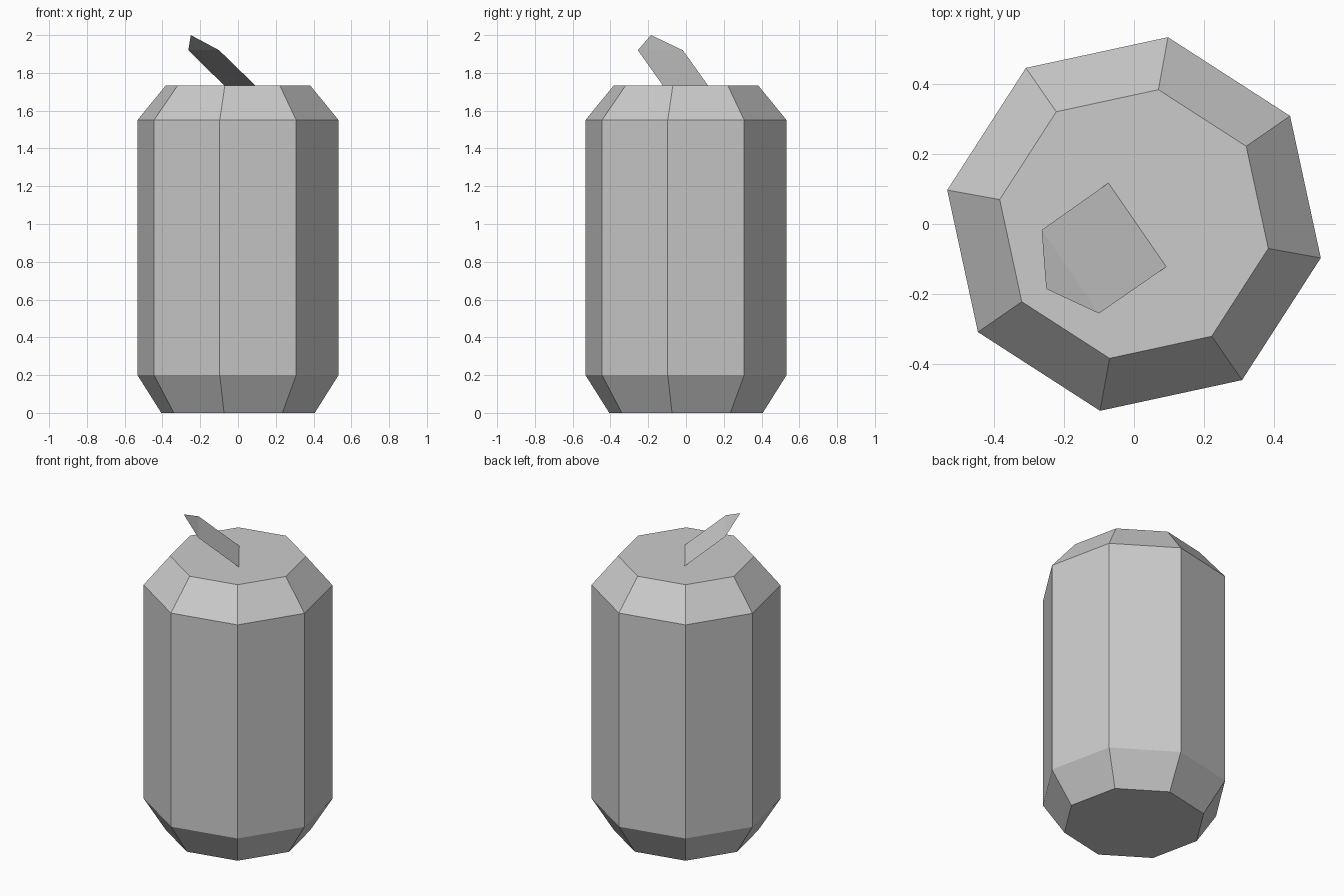
import bpy
import bmesh
from math import cos, sin, pi, radians

cube = bpy.data.objects.get("Cube")
if cube:
    bpy.data.objects.remove(cube, do_unlink=True)

# Plain grey metal
grey = bpy.data.materials.new("grey_metal")
grey.use_nodes = True
colour = (0.6, 0.6, 0.6, 1)
grey.diffuse_color = colour
grey.node_tree.nodes["Principled BSDF"].inputs["Base Color"].default_value = colour


def add_object(name, bm):
    mesh = bpy.data.meshes.new(name)
    bm.to_mesh(mesh)
    bm.free()
    mesh.materials.append(grey)
    obj = bpy.data.objects.new(name, mesh)
    bpy.context.collection.objects.link(obj)
    return obj


# Can body: eight-sided rings joined from the base to the lid
SIDES = 8
TURN = radians(-10.3)
PROFILE = [(0.413, 0), (0.541, 0.2), (0.541, 1.55), (0.389, 1.733)]

bm = bmesh.new()
rings = []
for radius, z in PROFILE:
    angles = [TURN + 2 * pi * i / SIDES for i in range(SIDES)]
    rings.append([bm.verts.new((radius * cos(a), radius * sin(a), z)) for a in angles])
for low, high in zip(rings, rings[1:]):
    for i in range(SIDES):
        j = (i + 1) % SIDES
        bm.faces.new((low[i], low[j], high[j], high[i]))
bm.faces.new(rings[0][::-1])
bm.faces.new(rings[-1])
add_object("can_body", bm)

# Pull tab: a thin raised sheet with a pointed, slightly bent tip
bm = bmesh.new()
base_a = bm.verts.new((-0.073, 0.117, 1.733))
base_b = bm.verts.new((0.092, -0.122, 1.733))
shoulder_a = bm.verts.new((-0.263, -0.017, 1.92))
shoulder_b = bm.verts.new((-0.1, -0.255, 1.92))
tip = bm.verts.new((-0.25, -0.185, 2.0))
bm.faces.new((base_a, shoulder_a, shoulder_b, base_b))
bm.faces.new((shoulder_a, tip, shoulder_b))
add_object("pull_tab", bm)
